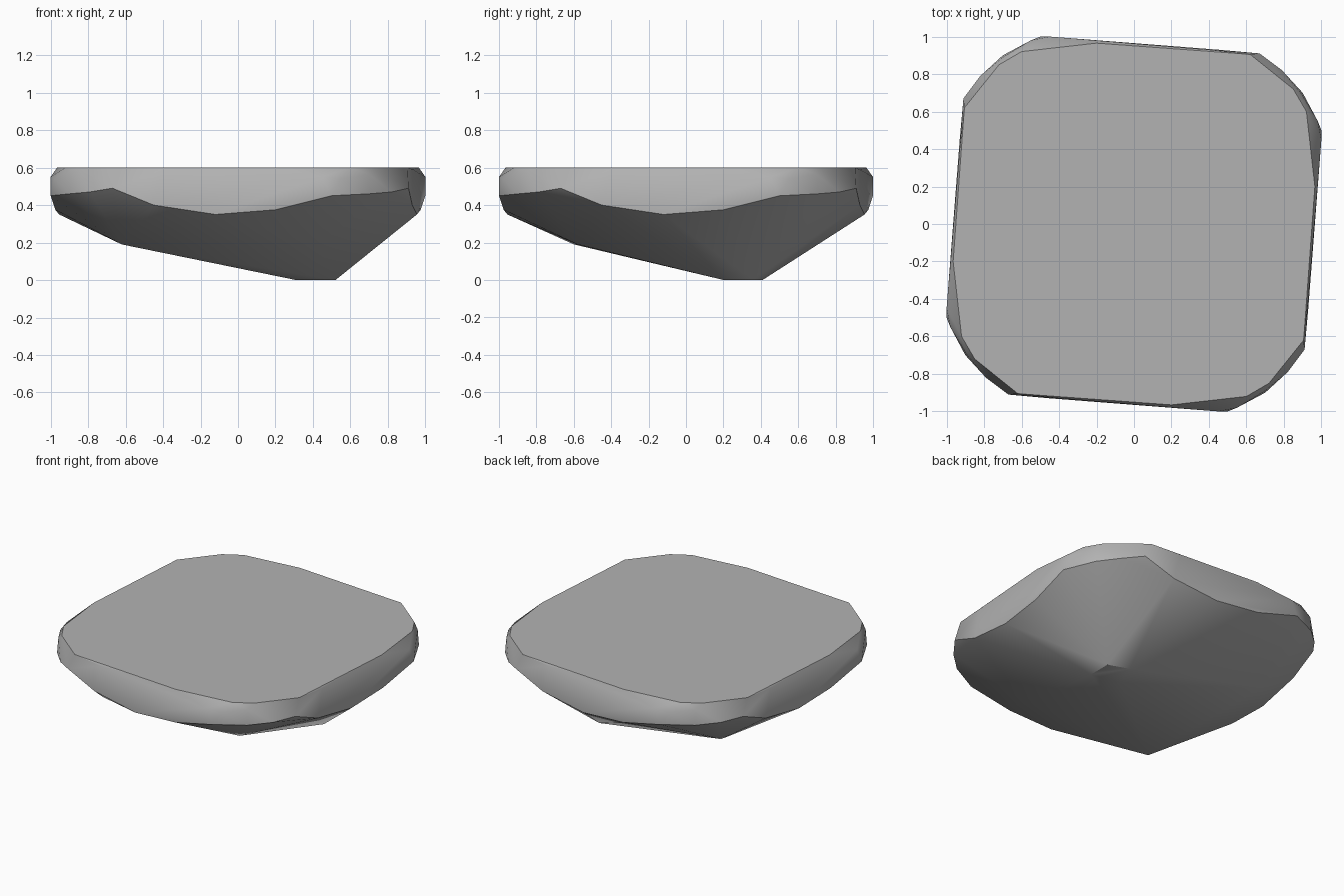
import bpy
import bmesh
import math
from mathutils import Matrix, Vector

cube = bpy.data.objects.get("Cube")
if cube:
    bpy.data.objects.remove(cube, do_unlink=True)

# One plain stone colour
stone = bpy.data.materials.new("stone grey")
stone.use_nodes = True
colour = (0.45, 0.45, 0.45, 1.0)
stone.diffuse_color = colour
bsdf = stone.node_tree.nodes["Principled BSDF"]
bsdf.inputs["Base Color"].default_value = colour
bsdf.inputs["Roughness"].default_value = 0.9

# Front side of the slab; the other three sides are quarter turns of it
crease = [(-0.67, -0.91, 0.49), (-0.45, -0.93, 0.40), (-0.12, -0.955, 0.35),
          (0.2, -0.975, 0.375), (0.5, -1.0, 0.45), (0.7, -0.9, 0.46),
          (0.82, -0.79, 0.47)]
shoulder = [(0.45, -1.0, 0.55), (0.55, -0.98, 0.54), (0.7, -0.89, 0.565)]
top_rim = [(-0.62, -0.905, 0.6), (-0.4, -0.93, 0.59), (0.2, -0.965, 0.6),
           (0.6, -0.92, 0.6), (0.72, -0.85, 0.6)]

# Off-centre keel and the broad bulge around it
keel = [(0.52, 0.2, 0), (0.52, 0.36, 0), (0.38, 0.41, 0), (0.31, 0.24, 0)]
bulge = [(-0.62, -0.6, 0.19), (0.42, -0.58, 0.19), (-0.62, 0.5, 0.19)]

points = [Vector(p) for p in keel + bulge]
for quarter in range(4):
    turn = Matrix.Rotation(quarter * math.pi / 2, 3, 'Z')
    points += [turn @ Vector(p) for p in crease + shoulder + top_rim]

# Wrap the points in a faceted stone skin
bm = bmesh.new()
for p in points:
    bm.verts.new(p)
hull = bmesh.ops.convex_hull(bm, input=bm.verts)
loose = [v for v in bm.verts if not v.link_faces]
bmesh.ops.delete(bm, geom=loose, context='VERTS')
bmesh.ops.recalc_face_normals(bm, faces=bm.faces)
mesh = bpy.data.meshes.new("stone_slab")
bm.to_mesh(mesh)
bm.free()
mesh.materials.append(stone)

slab = bpy.data.objects.new("stone_slab", mesh)
bpy.context.collection.objects.link(slab)
bpy.ops.object.select_all(action='DESELECT')
slab.select_set(True)
bpy.context.view_layer.objects.active = slab
bpy.ops.object.shade_smooth_by_angle(angle=math.radians(35))
